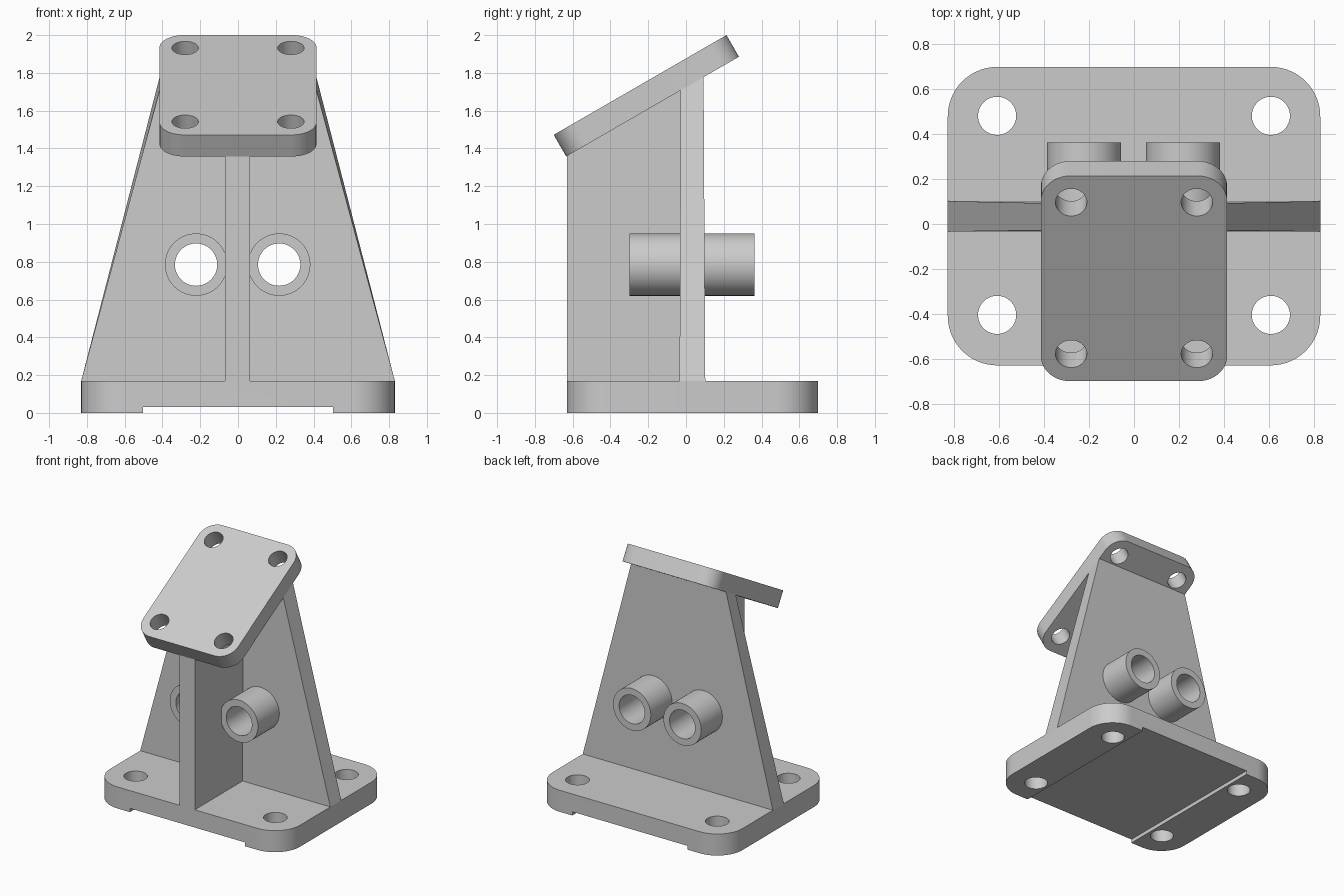
import bpy, bmesh
from math import sin, cos, pi, radians, tan
from mathutils import Vector

if "Cube" in bpy.data.objects:
    bpy.data.objects.remove(bpy.data.objects["Cube"])

TILT = radians(30)
CX = -0.002                      # centre of rib and tubes


def loft(name, ring_a, ring_b):
    """Closed solid between two matching outlines."""
    bm = bmesh.new()
    a = [bm.verts.new(p) for p in ring_a]
    b = [bm.verts.new(p) for p in ring_b]
    bm.faces.new(a)
    bm.faces.new(b)
    n = len(a)
    for i in range(n):
        j = (i + 1) % n
        bm.faces.new((a[i], a[j], b[j], b[i]))
    bmesh.ops.recalc_face_normals(bm, faces=bm.faces[:])
    me = bpy.data.meshes.new(name)
    bm.to_mesh(me)
    bm.free()
    ob = bpy.data.objects.new(name, me)
    bpy.context.collection.objects.link(ob)
    return ob


def rounded_plate(name, x, y0, y1, z0, z1, r, seg=14):
    pts = []
    for k, (cx, cy) in enumerate([(x - r, y1 - r), (r - x, y1 - r), (r - x, y0 + r), (x - r, y0 + r)]):
        for i in range(seg + 1):
            t = (k + i / seg) * pi / 2
            pts.append((cx + r * cos(t), cy + r * sin(t)))
    return loft(name, [(px, py, z0) for px, py in pts], [(px, py, z1) for px, py in pts])


def cylinder(name, start, axis, length, r, seg=64):
    start, axis = Vector(start), Vector(axis)
    u = axis.orthogonal().normalized()
    v = axis.cross(u)
    ring = [start + r * (cos(2 * pi * i / seg) * u + sin(2 * pi * i / seg) * v) for i in range(seg)]
    return loft(name, ring, [p + axis * length for p in ring])


def cut(ob, cutters):
    for c in cutters:
        c.hide_render = True
        m = ob.modifiers.new("cut", 'BOOLEAN')
        m.operation, m.solver, m.object = 'DIFFERENCE', 'EXACT', c
        bpy.context.view_layer.objects.active = ob
        bpy.ops.object.modifier_apply(modifier=m.name)
        bpy.data.objects.remove(c)


def under(y):
    """Height of the tilted plate's underside."""
    return 1.622 + tan(TILT) * (y + 0.177)


# Base plate with four bolt holes and a shallow channel underneath
base = rounded_plate("base_plate", 0.83, -0.63, 0.70, 0, 0.17, 0.22)
holes = [cylinder("cutter", (x, y, -0.1), (0, 0, 1), 0.5, 0.085)
         for x in (-0.61, 0.61) for y in (-0.405, 0.482)]
channel = [(-0.503, 0), (0.503, 0), (0.503, 1), (-0.503, 1)]
channel = loft("cutter", [(x, y * 2 - 1, -0.1) for x, y in channel],
               [(x, y * 2 - 1, 0.03) for x, y in channel])
cut(base, holes + [channel])


# Tapered upright web under the tilted plate
def web_ring(yb, yt):
    return [(-0.83, yb, 0.17), (0.83, yb, 0.17), (0.415, yt, under(yt)), (-0.415, yt, under(yt))]


web = loft("upright_web", web_ring(-0.034, -0.028), web_ring(0.102, 0.093))
tube_x = (CX - 0.22, CX + 0.22)
cut(web, [cylinder("cutter", (x, -0.5, 0.785), (0, 1, 0), 1, 0.14) for x in tube_x])

# Centre rib in front of the web
rib_profile = [(-0.63, 0.17), (-0.03, 0.17), (-0.03, under(-0.03)), (-0.63, under(-0.63))]
rib = loft("centre_rib", [(CX - 0.066, y, z) for y, z in rib_profile],
           [(CX + 0.066, y, z) for y, z in rib_profile])

# Pair of tubes through the web
tubes = []
for side, x in zip(("left", "right"), tube_x):
    tube = cylinder(side + "_tube", (x, -0.298, 0.785), (0, 1, 0), 0.661, 0.165)
    cut(tube, [cylinder("cutter", (x, -0.5, 0.785), (0, 1, 0), 1.2, 0.112)])
    tubes.append(tube)

# Tilted mounting plate with four holes
top = rounded_plate("tilted_plate", 0.415, -0.528, 0.528, -0.132, 0, 0.13)
cut(top, [cylinder("cutter", (x, y, -0.3), (0, 0, 1), 0.6, 0.07)
          for x in (-0.28, 0.28) for y in (-0.388, 0.392)])
top.rotation_euler.x = TILT
top.location = (0, -0.243, 1.736)

# Smooth round walls, crisp edges
bpy.ops.object.select_all(action='DESELECT')
for ob in [base, web, rib, top] + tubes:
    ob.select_set(True)
bpy.context.view_layer.objects.active = base
bpy.ops.object.shade_smooth_by_angle(angle=radians(30))
